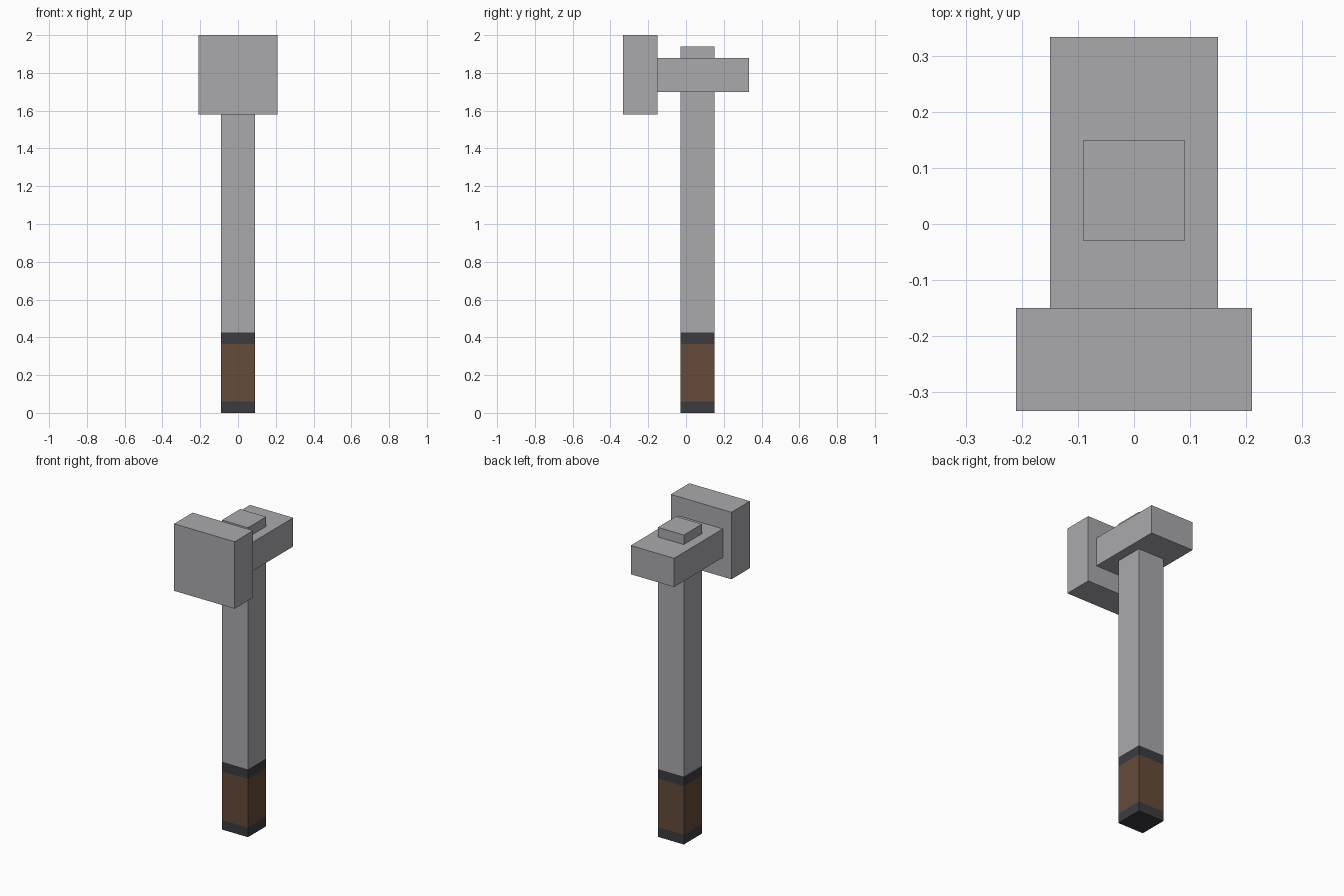
import bpy
import bmesh
from mathutils import Matrix, Vector

cube = bpy.data.objects.get("Cube")
if cube:
    bpy.data.objects.remove(cube, do_unlink=True)


def make_material(name, rgb):
    mat = bpy.data.materials.new(name)
    mat.use_nodes = True
    color = (*rgb, 1.0)
    mat.diffuse_color = color
    bsdf = next(n for n in mat.node_tree.nodes if n.type == 'BSDF_PRINCIPLED')
    bsdf.inputs["Base Color"].default_value = color
    return mat


steel = make_material("steel grey", (0.40, 0.40, 0.42))
leather = make_material("leather brown", (0.13, 0.069, 0.043))
band = make_material("dark band", (0.045, 0.045, 0.053))


def make_box(name, low, high, materials, cuts=(), rule=None):
    """Box between two corners, cut at given heights and coloured by height."""
    low, high = Vector(low), Vector(high)
    bm = bmesh.new()
    matrix = Matrix.Translation((low + high) / 2) @ Matrix.Diagonal((*(high - low), 1))
    bmesh.ops.create_cube(bm, size=1, matrix=matrix)
    for z in cuts:
        bmesh.ops.bisect_plane(bm, geom=bm.verts[:] + bm.edges[:] + bm.faces[:],
                               plane_co=(0, 0, z), plane_no=(0, 0, 1))
    if rule:
        for face in bm.faces:
            face.material_index = rule(face.calc_center_median().z)
    mesh = bpy.data.meshes.new(name)
    bm.to_mesh(mesh)
    bm.free()
    for mat in materials:
        mesh.materials.append(mat)
    obj = bpy.data.objects.new(name, mesh)
    bpy.context.collection.objects.link(obj)
    return obj


# Square handle: dark band, leather grip, dark band, then bare shaft
GRIP_LOW, GRIP_HIGH, BAND_TOP = 0.06, 0.365, 0.425


def handle_color(z):
    if z > BAND_TOP:
        return 0
    return 1 if GRIP_LOW < z < GRIP_HIGH else 2


make_box("handle", (-0.09, -0.03, 0), (0.09, 0.15, 1.94), [steel, leather, band],
         (GRIP_LOW, GRIP_HIGH, BAND_TOP), handle_color)

# Hammer head crossbar and its wide striking plate
make_box("head_crossbar", (-0.15, -0.15, 1.70), (0.15, 0.333, 1.88), [steel])
make_box("striking_plate", (-0.21, -0.333, 1.58), (0.21, -0.15, 2.0), [steel])
